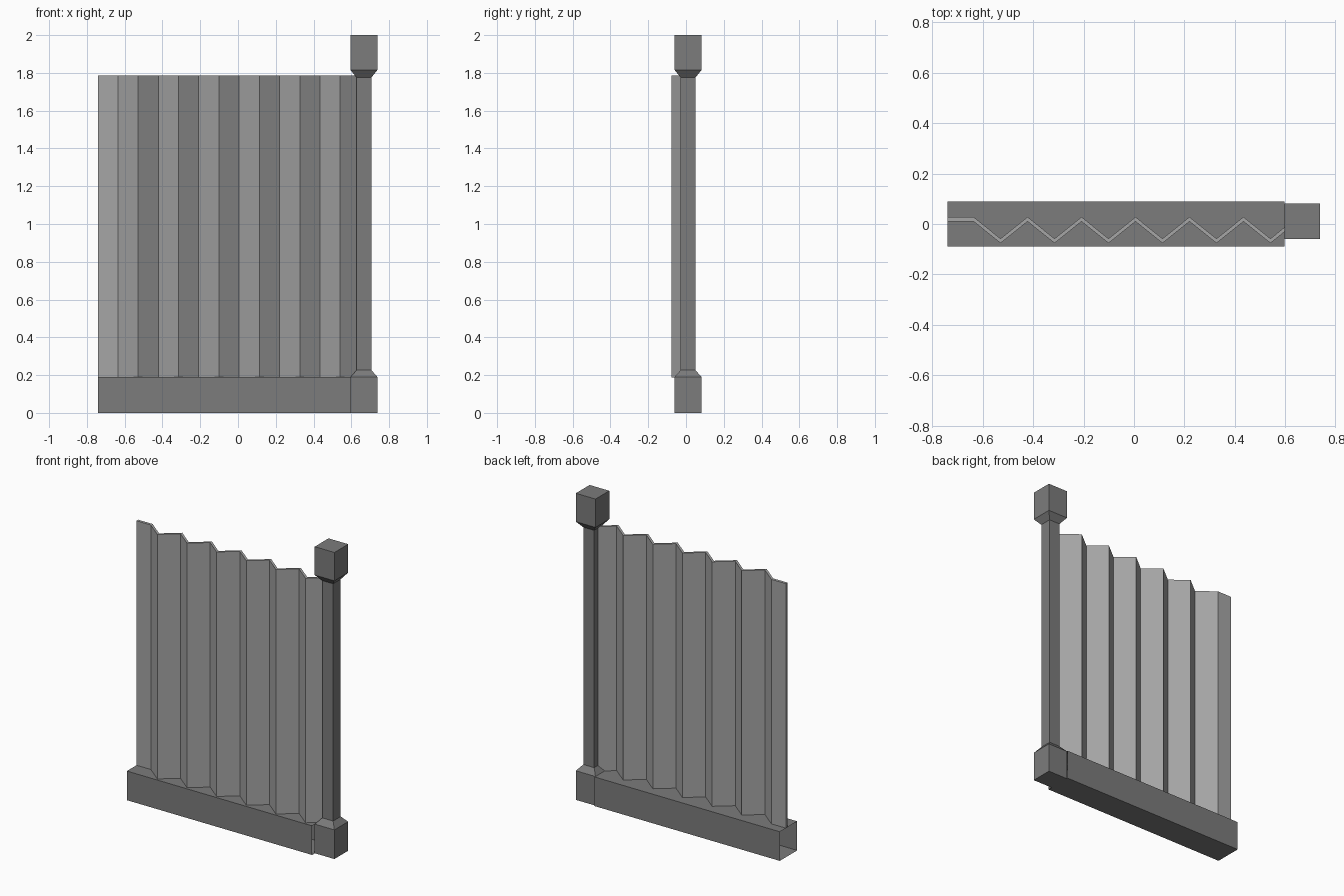
import bpy

if "Cube" in bpy.data.objects:
    bpy.data.objects.remove(bpy.data.objects["Cube"])


def material(name, v):
    m = bpy.data.materials.new(name)
    m.diffuse_color = (v, v, v, 1)
    m.use_nodes = True
    m.node_tree.nodes["Principled BSDF"].inputs["Base Color"].default_value = m.diffuse_color
    return m


dark_grey = material("dark grey", 0.2)
light_grey = material("light grey", 0.38)


def add(name, verts, faces, mat):
    me = bpy.data.meshes.new(name)
    me.from_pydata(verts, [], faces)
    me.materials.append(mat)
    ob = bpy.data.objects.new(name, me)
    bpy.context.collection.objects.link(ob)
    return ob


# Square post: stacked rings (z, half width) for foot, shaft and cap
cx, cy = 0.667, 0.011
rings = [(0, .071), (.19, .071), (.227, .039), (1.775, .039), (1.815, .071), (2, .071)]
verts = [(cx + sx * h, cy + sy * h, z) for z, h in rings
         for sx, sy in ((-1, -1), (1, -1), (1, 1), (-1, 1))]
faces = [(3, 2, 1, 0)]
for r in range(len(rings) - 1):
    for i in range(4):
        j = (i + 1) % 4
        faces.append((r * 4 + i, r * 4 + j, r * 4 + 4 + j, r * 4 + 4 + i))
last = 4 * (len(rings) - 1)
faces.append(tuple(range(last, last + 4)))
add("post", verts, faces, dark_grey)

# Hollow base beam, open at both ends
profile = [(-.089, 0), (.09, 0), (.09, .19), (-.089, .19)]
verts = [(x, y, z) for x in (-.74, .597) for y, z in profile]
faces = [(i, i + 4, (i + 1) % 4 + 4, (i + 1) % 4) for i in range(4)]
add("base_beam", verts, faces, dark_grey)

# Corrugated sheet: zigzag path with thickness
path = [(-.74, .028)]
for i in range(12):
    path.append((-.636 + i * .107, .028 if i % 2 == 0 else -.058))
path.append((.645, .026))
n, t = len(path), .018
z0, z1 = .188, 1.785
verts = []
for x, y in path:
    verts += [(x, y - t, z0), (x, y - t, z1), (x, y, z1), (x, y, z0)]
faces = [(0, 1, 2, 3), tuple(4 * (n - 1) + k for k in (3, 2, 1, 0))]
for s in range(n - 1):
    for k in range(4):
        m = (k + 1) % 4
        faces.append((4 * s + k, 4 * s + 4 + k, 4 * s + 4 + m, 4 * s + m))
add("corrugated_panel", verts, faces, light_grey)

# Consistent outward normals
import bmesh
for ob in bpy.context.collection.objects:
    bm = bmesh.new()
    bm.from_mesh(ob.data)
    bmesh.ops.recalc_face_normals(bm, faces=bm.faces)
    bm.to_mesh(ob.data)
    bm.free()
